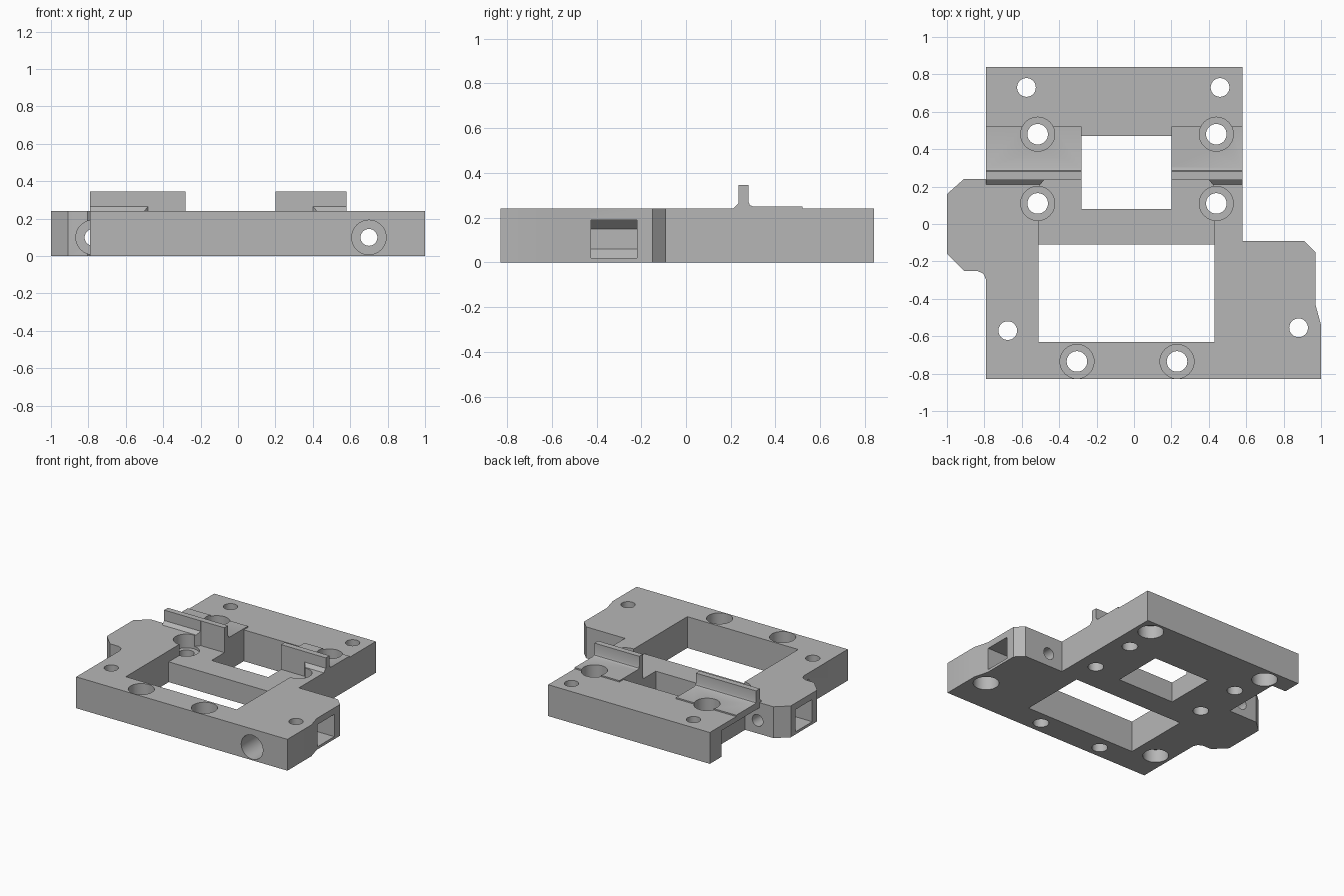
import bpy
import bmesh
import math
from mathutils import Matrix

if "Cube" in bpy.data.objects:
    bpy.data.objects.remove(bpy.data.objects["Cube"], do_unlink=True)

grey = bpy.data.materials.new("machined_grey")
grey.use_nodes = True
tone = (0.47, 0.47, 0.47, 1)
grey.diffuse_color = tone
grey.node_tree.nodes["Principled BSDF"].inputs["Base Color"].default_value = tone


def make_object(name, bm):
    bmesh.ops.recalc_face_normals(bm, faces=bm.faces)
    mesh = bpy.data.meshes.new(name)
    bm.to_mesh(mesh)
    bm.free()
    mesh.materials.append(grey)
    obj = bpy.data.objects.new(name, mesh)
    bpy.context.collection.objects.link(obj)
    return obj


def prism(name, points, low, high, axis="z"):
    """Extrude a profile: z takes (x, y), x takes (y, z), y takes (x, z)."""
    place = {"z": lambda a, b, h: (a, b, h),
             "x": lambda a, b, h: (h, a, b),
             "y": lambda a, b, h: (a, h, b)}[axis]
    bm = bmesh.new()
    face = bm.faces.new([bm.verts.new(place(a, b, low)) for a, b in points])
    moved = bmesh.ops.extrude_face_region(bm, geom=[face])["geom"]
    verts = [v for v in moved if isinstance(v, bmesh.types.BMVert)]
    bmesh.ops.translate(bm, verts=verts, vec=place(0, 0, high - low))
    return make_object(name, bm)


def box(name, x0, x1, y0, y1, z0, z1):
    return prism(name, [(x0, y0), (x1, y0), (x1, y1), (x0, y1)], z0, z1)


def bore(name, a, b, radius, low, high, axis="z"):
    ring = [(a + radius * math.cos(math.tau * i / 40),
             b + radius * math.sin(math.tau * i / 40)) for i in range(40)]
    return prism(name, ring, low, high, axis)


# Main plate
outline = [(-.79, .84), (.58, .84), (.58, -.09), (.91, -.09), (.97, -.15),
           (.97, -.43), (1, -.54), (1, -.83), (-.79, -.83), (-.79, -.3),
           (-.805, -.265), (-.84, -.25), (-.91, -.25), (-1, -.16),
           (-1, .16), (-.91, .24), (-.79, .24)]
body = prism("mounting_plate", outline, 0, .24)

# Raised pads with upright rails
rail = [(.21, .23), (.21, .24), (.235, .265), (.235, .345), (.28, .345),
        (.28, .27), (.285, .256), (.3, .25), (.52, .25), (.52, .23)]
unions = [prism("right_rail", rail, -.79, -.28, "x"),
          prism("left_rail", rail, .2, .58, "x")]

# Windows and lowered crossbar
cuts = [box("front_window", -.51, .43, -.63, -.11, -.1, .5),
        box("rear_window", -.28, .2, .08, .47, -.1, .5),
        prism("crossbar_recess", [(-.51, -.2), (.43, -.2), (.43, .2),
                                  (.4, .236), (-.48, .236), (-.51, .2)], .155, .5)]

# Screw holes sunk from above
for x, y in [(-.515, .48), (.44, .48), (-.515, .11), (.44, .11),
             (-.305, -.735), (.23, -.735)]:
    cuts.append(bore("screw_hole", x, y, .055, -.1, .4))
    cuts.append(bore("screw_head", x, y, .091, .135, .41))

# Corner holes sunk from below
for x, y in [(-.575, .73), (.46, .73), (-.675, -.57), (.88, -.555)]:
    cuts.append(bore("corner_hole", x, y, .05, -.1, .4))
    cuts.append(bore("corner_head", x, y, .09, -.11, .1))

# Lengthwise clamp screws in both ears
cuts += [bore("left_clamp_hole", .7, .1, .045, -.9, 0, "y"),
         bore("left_clamp_head", .7, .1, .092, -.91, -.55, "y"),
         bore("right_clamp_hole", -.775, .1, .045, -.4, .35, "y"),
         bore("right_clamp_head", -.775, .1, .092, -.36, -.14, "y"),
         box("right_access_notch", -1.1, -.67, .241, .7, -.1, .2)]

# Nut pockets opening on the outer sides
pocket = [(1.1, .19), (.665, .19), (.62, .15), (.62, .06), (.665, .02), (1.1, .02)]
cuts += [prism("left_nut_pocket", pocket, -.425, -.22, "y"),
         prism("right_nut_pocket", [(-x - .05, z) for x, z in pocket], -.1, .105, "y")]

# Combine everything into the plate
for tools, mode in ((unions, "UNION"), (cuts, "DIFFERENCE")):
    for tool in tools:
        mod = body.modifiers.new(tool.name, "BOOLEAN")
        mod.operation = mode
        mod.solver = "EXACT"
        mod.object = tool
        tool.hide_render = True
bpy.context.view_layer.update()
graph = bpy.context.evaluated_depsgraph_get()
mesh = bpy.data.meshes.new_from_object(body.evaluated_get(graph))
body.modifiers.clear()
body.data = mesh
for tool in unions + cuts:
    bpy.data.objects.remove(tool, do_unlink=True)

bpy.ops.object.select_all(action="DESELECT")
body.select_set(True)
bpy.context.view_layer.objects.active = body
bpy.ops.object.shade_smooth_by_angle(angle=math.radians(25))
